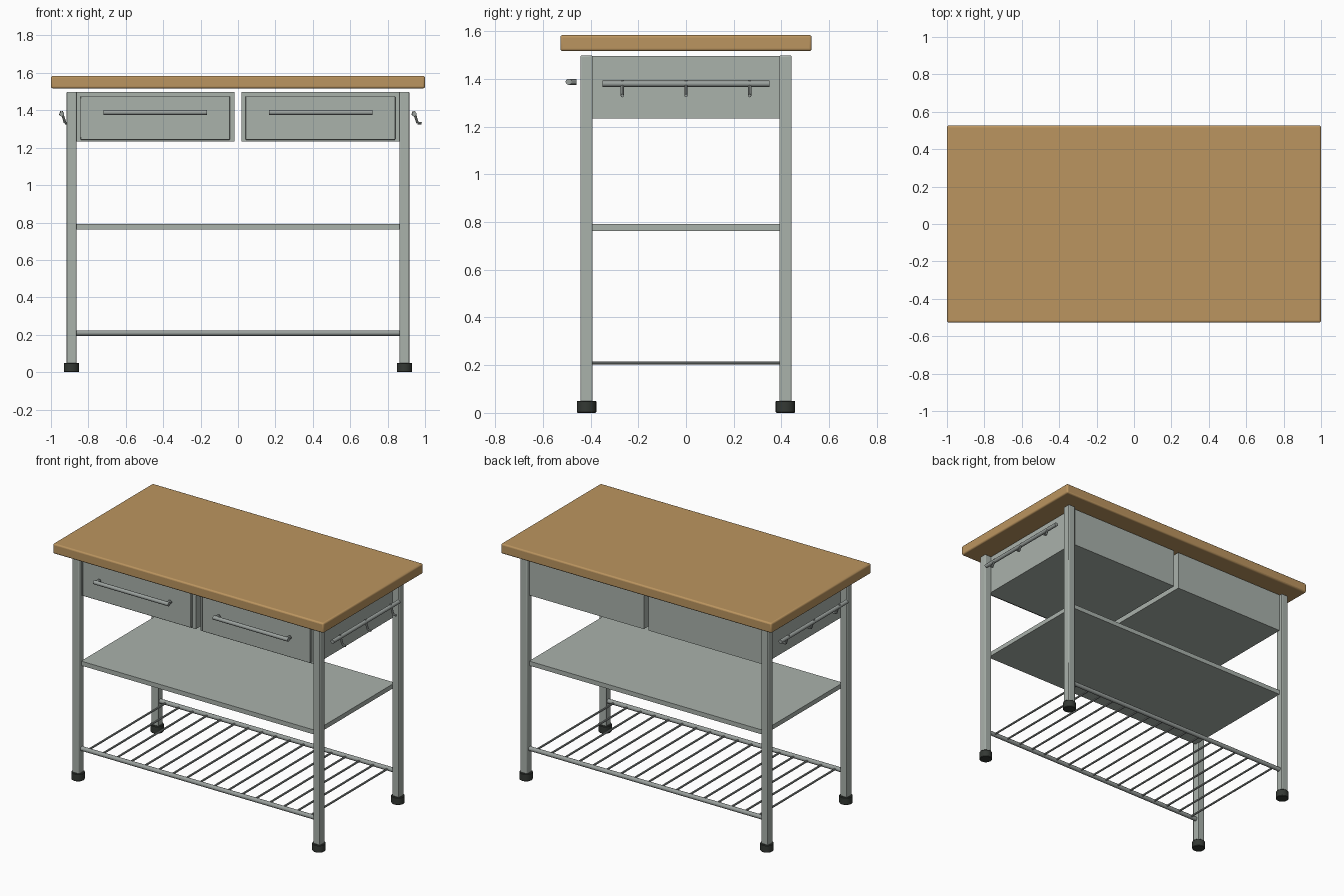
import bpy, bmesh, math
from mathutils import Vector

if "Cube" in bpy.data.objects:
    bpy.data.objects.remove(bpy.data.objects["Cube"])


def material(name, rgb):
    m = bpy.data.materials.new(name)
    m.diffuse_color = (*rgb, 1)
    m.use_nodes = True
    m.node_tree.nodes["Principled BSDF"].inputs["Base Color"].default_value = m.diffuse_color
    return m


WOOD = material("warm wood", (0.50, 0.30, 0.115))
PAINT = material("grey green paint", (0.40, 0.445, 0.41))
STEEL = material("brushed steel", (0.32, 0.35, 0.335))
RUBBER = material("black rubber", (0.034, 0.040, 0.034))


def finish(name, bm, mat, bevel=0, segments=2):
    me = bpy.data.meshes.new(name)
    bm.to_mesh(me)
    bm.free()
    me.materials.append(mat)
    ob = bpy.data.objects.new(name, me)
    bpy.context.collection.objects.link(ob)
    if bevel:
        mod = ob.modifiers.new("bevel", 'BEVEL')
        mod.width, mod.segments = bevel, segments
    bpy.ops.object.select_all(action='DESELECT')
    bpy.context.view_layer.objects.active = ob
    ob.select_set(True)
    bpy.ops.object.shade_smooth_by_angle(angle=math.radians(35))
    return ob


def box(name, lo, hi, mat, bevel=0, segments=2):
    bm = bmesh.new()
    bmesh.ops.create_cube(bm, size=1)
    for v in bm.verts:
        v.co = Vector([(a + b) / 2 + c * (b - a) for a, b, c in zip(lo, hi, v.co)])
    return finish(name, bm, mat, bevel, segments)


def rods(name, paths, radius, mat, sides=10):
    """Round bars, one straight cylinder for each (start, end) pair."""
    bm = bmesh.new()
    for a, b in paths:
        a, b = Vector(a), Vector(b)
        rot = (b - a).to_track_quat('Z', 'Y').to_matrix().to_4x4()
        rot.translation = (a + b) / 2
        bmesh.ops.create_cone(bm, cap_ends=True, segments=sides, radius1=radius,
                              radius2=radius, depth=(b - a).length, matrix=rot)
    return finish(name, bm, mat)


# worktop with rounded edges
box("worktop", (-1, -0.527, 1.517), (1, 0.527, 1.584), WOOD, 0.01, 3)

# legs and round feet
for sx in (-1, 1):
    for sy in (-1, 1):
        x, y = 0.89 * sx, 0.417 * sy
        box("leg", (x - 0.026, y - 0.026, 0.03), (x + 0.026, y + 0.026, 1.498), PAINT, 0.005)
        bm = bmesh.new()
        bmesh.ops.create_cone(bm, cap_ends=True, segments=20, radius1=0.041,
                              radius2=0.041, depth=0.05)
        bmesh.ops.translate(bm, verts=bm.verts, vec=(x, y, 0.025))
        finish("foot", bm, RUBBER, 0.003, 1)

# drawers with raised fronts and bar handles
for x0, x1 in ((-0.865, -0.018), (0.018, 0.865)):
    box("drawer_body", (x0, -0.42, 1.234), (x1, 0.42, 1.497), PAINT)
    box("drawer_front", (x0 + 0.022, -0.438, 1.242), (x1 - 0.024, -0.41, 1.475), PAINT, 0.004)
    c = (x0 + x1) / 2
    rods("drawer_handle", [((c - 0.277, -0.492, 1.388), (c + 0.277, -0.492, 1.388))], 0.013, STEEL, 12)
    rods("handle_post", [((c + s * 0.262, -0.492, 1.388), (c + s * 0.262, -0.46, 1.388))
                         for s in (-1, 1)], 0.013, STEEL)

# side rails with hanging hooks, both facing the same way
for x in (-0.942, 0.942):
    rods("side_rail", [((x, -0.35, 1.38), (x, 0.35, 1.38))], 0.013, STEEL, 12)
    hook = [(x - 0.008, 1.374), (x - 0.002, 1.394), (x + 0.018, 1.332), (x + 0.04, 1.33)]
    rods("rail_hook", [((a[0], y, a[1]), (b[0], y, b[1]))
                       for y in (-0.267, 0, 0.267) for a, b in zip(hook, hook[1:])], 0.007, STEEL, 8)

# middle shelf
box("middle_shelf", (-0.867, -0.418, 0.763), (0.867, 0.418, 0.793), PAINT)

# bottom wire rack
rods("rack_rail", [((-0.867, y, 0.209), (0.867, y, 0.209)) for y in (-0.415, 0.415)], 0.0145, STEEL, 12)
rods("rack_wire", [((-0.82 + 1.64 * i / 16, -0.41, 0.209), (-0.82 + 1.64 * i / 16, 0.41, 0.209))
                   for i in range(17)], 0.0065, STEEL, 8)
